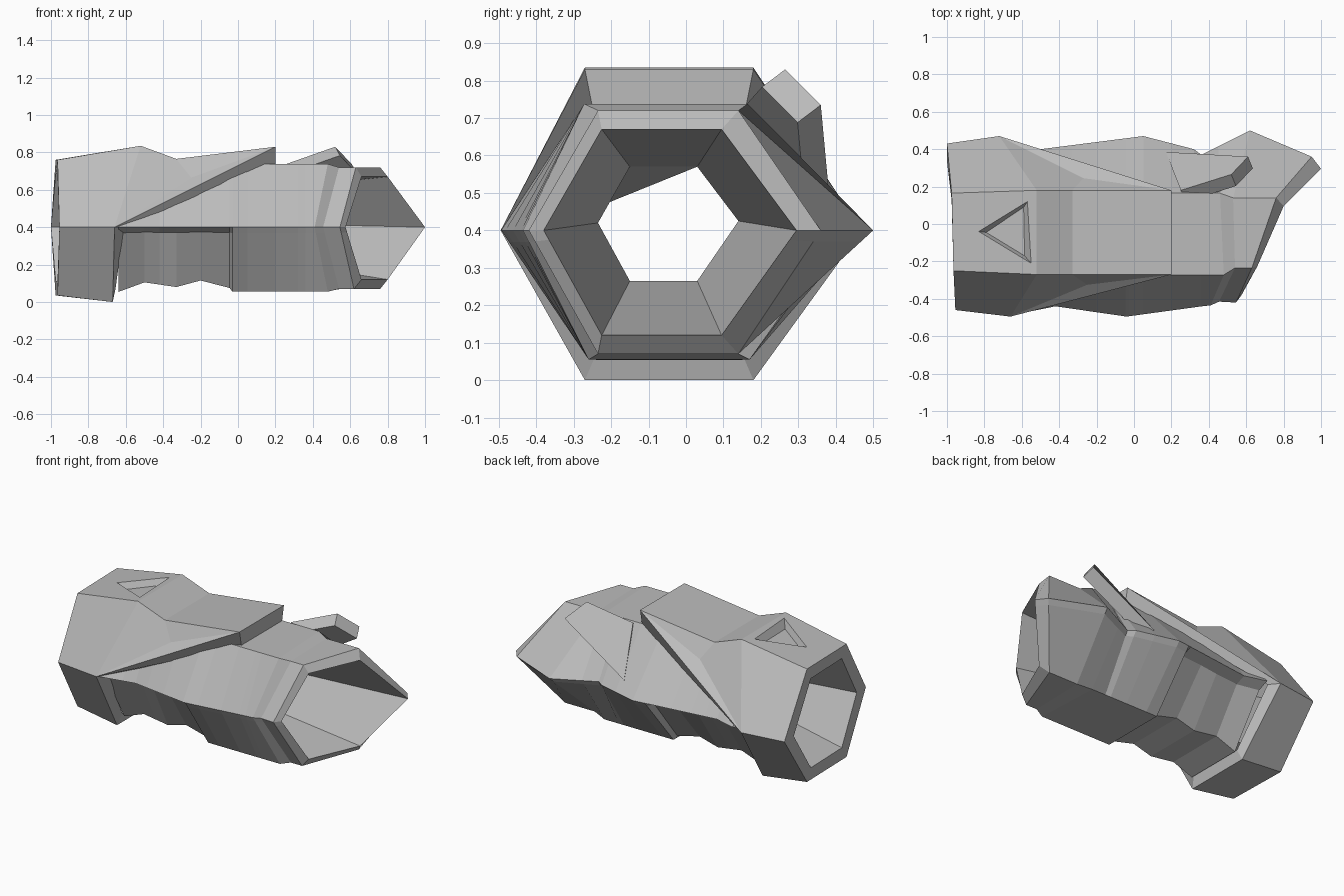
import bpy
import bmesh
from mathutils import Vector

default_cube = bpy.data.objects.get("Cube")
if default_cube:
    bpy.data.objects.remove(default_cube, do_unlink=True)

# One plain grey for the whole model
grey = bpy.data.materials.new("plain grey")
grey.use_nodes = True
grey.diffuse_color = (0.5, 0.5, 0.5, 1)
grey.node_tree.nodes["Principled BSDF"].inputs["Base Color"].default_value = (0.5, 0.5, 0.5, 1)

AXIS = Vector((0, -0.02, 0.4))


def make_part(name, polygons, outward=True):
    """Weld a list of polygons into one flat shaded object."""
    bm = bmesh.new()
    for polygon in polygons:
        bm.faces.new([bm.verts.new(point) for point in polygon])
    bmesh.ops.remove_doubles(bm, verts=bm.verts, dist=0.0005)
    bmesh.ops.recalc_face_normals(bm, faces=bm.faces)
    # Make the whole part face away from, or towards, the long axis
    facing = 0
    for face in bm.faces:
        arm = face.calc_center_median() - AXIS
        arm.x = 0
        facing += face.normal.dot(arm) * face.calc_area()
    if (facing > 0) != outward:
        bmesh.ops.reverse_faces(bm, faces=bm.faces)
    mesh = bpy.data.meshes.new(name)
    bm.to_mesh(mesh)
    bm.free()
    mesh.materials.append(grey)
    part = bpy.data.objects.new(name, mesh)
    bpy.context.collection.objects.link(part)
    return part


def loft(rings):
    """Quads between successive closed rings of equal length."""
    polygons = []
    for ring, following in zip(rings, rings[1:]):
        count = len(ring)
        for i in range(count):
            j = (i + 1) % count
            polygons.append([ring[i], ring[j], following[j], following[i]])
    return polygons


def sample(profile, x):
    """Straight line interpolation along a profile of (x, value) points."""
    if x <= profile[0][0]:
        return profile[0][1]
    for (x1, v1), (x2, v2) in zip(profile, profile[1:]):
        if x <= x2:
            return v1 + (v2 - v1) * (x - x1) / (x2 - x1)
    return profile[-1][1]


# Six corners run: front, front top, back top, back, back bottom, front bottom
cuff_rim = [Vector(p) for p in (
    (-0.955, -0.46, 0.4), (-0.965, -0.25, 0.76), (-0.975, 0.165, 0.76),
    (-1, 0.43, 0.4), (-0.975, 0.165, 0.035), (-0.965, -0.25, 0.035))]
cuff_lip = [Vector((p.x, *(AXIS + (p - AXIS) * 0.79).yz)) for p in cuff_rim]

hand_rim = [Vector(p) for p in (
    (0.545, -0.42, 0.4), (0.63, -0.235, 0.72), (0.76, 0.14, 0.72),
    (0.95, 0.36, 0.4), (0.76, 0.14, 0.07), (0.62, -0.235, 0.07))]
hand_lip = [Vector(p) for p in (
    (0.575, -0.38, 0.4), (0.66, -0.225, 0.67), (0.8, 0.095, 0.67),
    (1, 0.295, 0.4), (0.8, 0.095, 0.12), (0.66, -0.225, 0.12))]

# Cuff: angular sleeve whose top reaches forward over the hand
top_line = [(-0.52, 0.835), (-0.33, 0.765), (0.2, 0.83)]
top_front = [cuff_rim[1]] + [Vector((x, -0.27, z)) for x, z in top_line]
top_back = [cuff_rim[2]] + [Vector((x, 0.18, z)) for x, z in top_line]
sides = (
    (cuff_rim[0], Vector((-0.66, -0.495, 0.4)), top_front, Vector((-0.25, -0.325, 0.665)),
     cuff_rim[5], Vector((-0.67, -0.27, 0)), -1),
    (cuff_rim[3], Vector((-0.72, 0.47, 0.4)), top_back, Vector((-0.27, 0.245, 0.665)),
     cuff_rim[4], Vector((-0.67, 0.18, 0)), 1))
cuff = loft([cuff_rim, cuff_lip])
hems = []
for rim, corner, top, dent, low_rim, low, side in sides:
    tip = top[3]
    corner_in = corner + Vector((0.05, -0.06 * side, 0))
    tip_in = tip + Vector((0, -0.02 * side, -0.1))
    low_in = low + Vector((0.015, -0.03 * side, 0.07))
    cuff += [
        [rim, corner, top[1], top[0]], [corner, dent, top[2], top[1]],
        [dent, tip, top[2]], [corner, tip, dent],
        [rim, low_rim, low, corner],
        [corner, corner_in, tip_in, tip], [corner, low, low_in, corner_in]]
    hems.append((low_rim, low, low_in, tip, tip_in))
(front_rim, front_low, front_in, front_tip, front_tip_in) = hems[0]
(back_rim, back_low, back_in, back_tip, back_tip_in) = hems[1]
cuff += [[front_rim, back_rim, back_low, front_low],
         [front_low, back_low, back_in, front_in],
         [front_tip, back_tip, back_tip_in, front_tip_in]]
for i in (1, 2):
    cuff.append([top_front[i], top_back[i], top_back[i + 1], top_front[i + 1]])


# Sunken triangle in the top of the cuff
def on_top(x, y, depth=0.0):
    return Vector((x, y, 0.76 + (x + 0.97) * 0.167 - depth))


notch = [on_top(-0.83, -0.04), on_top(-0.57, 0.12), on_top(-0.55, -0.21)]
floor = [on_top(-0.79, -0.045, 0.04), on_top(-0.59, 0.09, 0.04), on_top(-0.585, -0.17, 0.04)]
a, b, c, d = top_front[0], top_back[0], top_back[1], top_front[1]
p, q, r = notch
cuff += [[a, b, p], [b, c, q, p], [c, d, r, q], [d, a, p, r], floor]
cuff += loft([notch, floor])
make_part("cuff", cuff)

# Hand: six sided sleeve, with the underside set in near the wrist
front_line = [(-0.64, -0.485), (-0.42, -0.44), (-0.04, -0.495), (0.4, -0.435)]
back_line = [(-0.64, 0.44), (-0.5, 0.4), (0.05, 0.47), (0.32, 0.4), (0.36, 0.37)]
belly_line = [(-0.65, 0.05), (-0.5, 0.105), (-0.33, 0.08), (-0.2, 0.115),
              (-0.045, 0.075), (-0.03, 0.055), (0.4, 0.055)]


def with_ledges(corners, inset=0.0):
    """Add a ledge point under the front and back corners."""
    front, front_top, back_top, back, back_low, front_low = corners
    shift = Vector((0, inset, 0))
    return [front, front_top, back_top, back, back.lerp(back_low, 0.09) - shift,
            back_low, front_low, front.lerp(front_low, 0.09) + shift]


rings = []
for x in (-0.64, -0.5, -0.42, -0.33, -0.2, -0.045, -0.03, 0.05, 0.2, 0.32, 0.36, 0.41):
    recessed = x < -0.04
    tuck = 0.02 if recessed else 0
    belly = sample(belly_line, x)
    corners = [Vector(point) for point in (
        (x, sample(front_line, x), 0.4), (x, -0.272, 0.738), (x, 0.165, 0.738),
        (x, sample(back_line, x), 0.4),
        (x, 0.17 - tuck, belly), (x, -0.26 + tuck, belly))]
    if x > 0.4:
        # The last ring leans with the opening and swells at the back
        for corner, shift in zip(corners, (0, 0.07, 0.05, 0, 0.05, 0.07)):
            corner.x += shift
        corners[3] = Vector((0.45, 0.415, 0.4))
    rings.append(with_ledges(corners, 0.045 if recessed else 0))
collar = [Vector(point) for point in (
    (0.455, -0.415, 0.4), (0.54, -0.235, 0.72), (0.53, 0.14, 0.72),
    (0.62, 0.5, 0.4), (0.55, 0.14, 0.07), (0.54, -0.235, 0.07))]
rings += [with_ledges(ring) for ring in (collar, hand_rim, hand_lip)]
make_part("hand", loft(rings))

# Lining: the hollow through both ends, narrow in the middle
narrow = [(-0.235, 0.42), (-0.15, 0.57), (0.03, 0.57), (0.14, 0.425), (0.03, 0.265), (-0.15, 0.265)]
waist = [Vector((-0.1, y, z)) for y, z in narrow]
wrist = [point - Vector((0.3, 0, 0)) for point in waist]
wrist[1].yz = (-0.205, 0.475)
make_part("lining", loft([cuff_lip, wrist, waist, hand_lip]), outward=False)

# Plate: flat blade leaning out of the back of the hand
outer = [Vector(point) for point in (
    (0.52, 0.265, 0.83), (0.61, 0.36, 0.735), (0.17, 0.385, 0.465), (0.25, 0.18, 0.735))]
inner = [point + Vector((0.025, -0.062, -0.047)) for point in outer]
make_part("plate", [outer, inner] + loft([outer, inner]))
